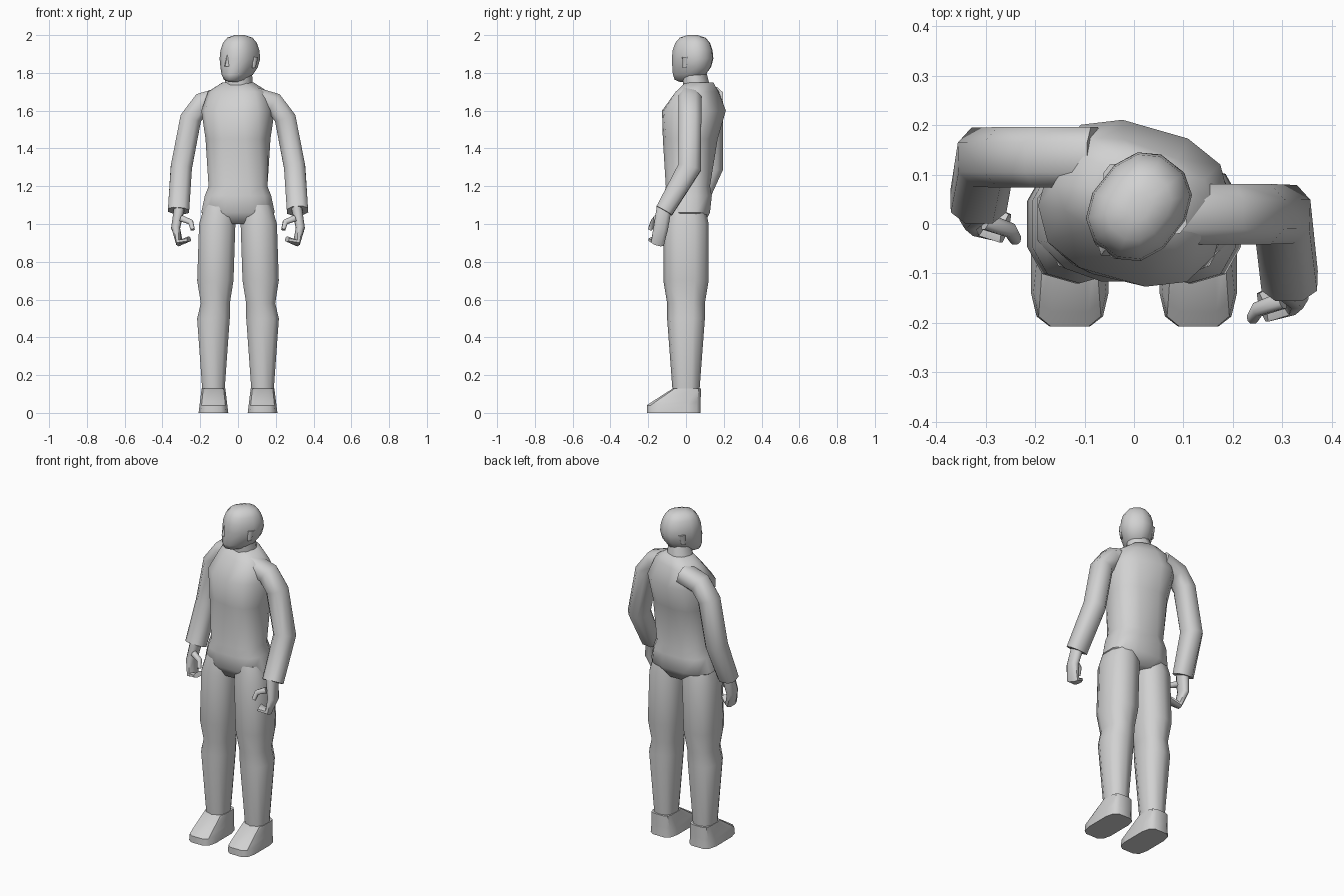
import bpy, bmesh, math
from mathutils import Vector, Matrix

if "Cube" in bpy.data.objects:
    bpy.data.objects.remove(bpy.data.objects["Cube"])

grey = bpy.data.materials.new("plain grey")
grey.use_nodes = True
colour = (.64, .64, .64, 1)
grey.diffuse_color = colour
grey.node_tree.nodes["Principled BSDF"].inputs["Base Color"].default_value = colour


def rounded(value, power):
    return math.copysign(abs(value) ** power, value)


def loft(name, rings, sides=8, power=.8, along=False, smooth=60):
    """Skin rings of (centre, half width, half depth, twist in degrees)."""
    bm = bmesh.new()
    centres = [Vector(ring[0]) for ring in rings]
    last = len(rings) - 1
    loops = []
    for i, (centre, half_width, half_depth, twist) in enumerate(rings):
        across, deep = Vector((1, 0, 0)), Vector((0, 1, 0))
        if along:
            tangent = (centres[min(i + 1, last)] - centres[max(i - 1, 0)]).normalized()
            deep = (deep - tangent * deep.dot(tangent)).normalized()
            across = deep.cross(tangent)
        turn = Matrix.Rotation(math.radians(twist), 3, 'Z')
        loop = []
        for k in range(sides):
            angle = math.tau * (k + .5) / sides
            offset = across * half_width * rounded(math.cos(angle), power)
            offset += deep * half_depth * rounded(math.sin(angle), power)
            loop.append(bm.verts.new(centres[i] + turn @ offset))
        loops.append(loop)
    for lower, upper in zip(loops, loops[1:]):
        for k in range(sides):
            following = (k + 1) % sides
            bm.faces.new((lower[k], lower[following], upper[following], upper[k]))
    bm.faces.new(loops[0])
    bm.faces.new(loops[-1])
    bmesh.ops.recalc_face_normals(bm, faces=bm.faces)
    mesh = bpy.data.meshes.new(name)
    bm.to_mesh(mesh)
    bm.free()
    mesh.materials.append(grey)
    body_part = bpy.data.objects.new(name, mesh)
    bpy.context.collection.objects.link(body_part)
    bpy.ops.object.select_all(action='DESELECT')
    body_part.select_set(True)
    bpy.context.view_layer.objects.active = body_part
    bpy.ops.object.shade_smooth_by_angle(angle=math.radians(smooth))


# Torso and hips: above the waist the body leans back and twists to its right
waist = 1.2
torso_twist = -20
torso = []
for z, half_width, half_depth in (
        (1, .1, .09), (1.06, .2, .12), (1.15, .18, .13), (waist, .16, .12),
        (1.45, .17, .14), (1.6, .19, .16), (1.7, .16, .1), (1.75, .08, .07)):
    rise = max(0, z - waist) * 2
    centre = (0, .01 + .05 * rise ** 2, z)
    torso.append((centre, half_width, half_depth, torso_twist * min(1, rise)))
loft("torso", torso, sides=12, power=.75)

# Head, turned further to its right, with a narrow jaw set forward
head_twist = -38
facing = Matrix.Rotation(math.radians(head_twist), 3, 'Z')
head_centre = Vector((.01, .035, 1.875))
head_height = .125


def on_head(side, forward, up):
    return head_centre + facing @ Vector((side, -forward, up))


head = []
steps = 9
for i in range(steps):
    angle = .1 + (math.pi - .2) * i / (steps - 1)
    size = math.sin(angle) ** .6
    jaw = max(0, math.cos(angle))
    centre = on_head(0, .05 * jaw ** 2, -head_height * math.cos(angle))
    head.append((centre, size * (.094 - .02 * jaw), size * .114, head_twist))
loft("head", head, sides=12, power=.85)

# Neck
loft("neck", [((0, .06, 1.7), .08, .07, torso_twist),
              ((.01, .04, 1.83), .06, .06, head_twist)])

# Nose
loft("nose", [(on_head(0, .1, -.04), .016, .025, head_twist),
              (on_head(0, .1, .02), .007, .01, head_twist)], sides=6)


def leg(label, side):
    shape = []
    for z, x, half_width, half_depth in (
            (1.1, .1, .08, .1), (1, .11, .1, .12), (.7, .12, .1, .12),
            (.58, .12, .08, .1), (.5, .13, .09, .1), (.1, .13, .06, .07)):
        shape.append(((side * x, 0, z), half_width, half_depth, 0))
    loft(label + "_leg", shape, sides=10)

    # Foot: each level runs from a straight heel to its own toe length
    heel = .08
    foot = []
    for z, toe in ((0, .21), (.04, .21), (.06, .18), (.13, .07)):
        centre = (side * .13, (heel - toe) / 2, z)
        foot.append((centre, heel - z / 8, (heel + toe) / 2, 0))
    loft(label + "_foot", foot, sides=12, power=.5, smooth=40)


def arm(label, side, shoulder, reach):
    """The arm hangs at the shoulder's depth, then bends forward by reach."""
    elbow, cuff = 1.3, 1.07
    shape = []
    for x, z in ((.08, 1.67), (.19, 1.64), (.25, 1.56), (.3, elbow), (.315, cuff)):
        bend = max(0, elbow - z) / (elbow - cuff)
        centre = (side * x, shoulder - reach * bend, z)
        shape.append((centre, .06, .065 - .015 * bend, 0))
    loft(label + "_arm", shape, along=True)

    # Hand with fingers curled inward, and thumb
    wrist = shoulder - reach
    for part, start, thickness, path in (
            ("_hand", 0, .03, ((.31, 1.09), (.33, .98), (.31, .9), (.26, .92))),
            ("_thumb", .04, .018, ((.3, 1.03), (.25, 1.01), (.24, .97)))):
        shape = []
        for i, (x, z) in enumerate(path):
            taper = thickness * (1 - i / 6)
            centre = (side * x, wrist - start - .018 * i, z)
            depth = taper * (1 if part == "_thumb" else 1.4 + i / 4)
            shape.append((centre, taper, depth, 0))
        loft(label + part, shape, along=True)


for label, side, shoulder, reach in (("left", 1, .02, .135), ("right", -1, .135, .09)):
    # Ear
    loft(label + "_ear", [(on_head(side * .084, -.01, -.05), .008, .012, head_twist),
                          (on_head(side * .09, -.02, .01), .01, .02, head_twist)], sides=6)
    leg(label, side)
    arm(label, side, shoulder, reach)
